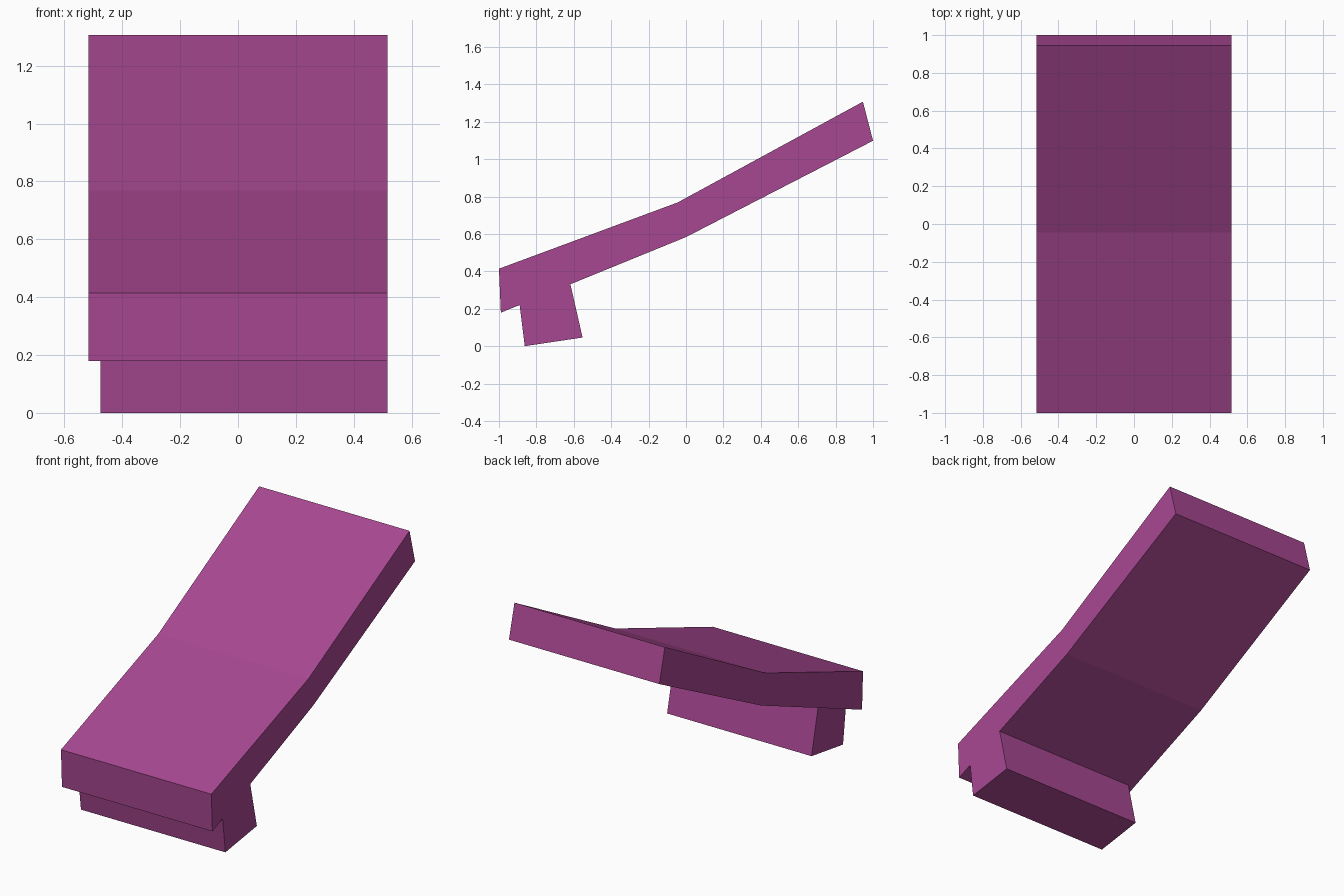
import bpy
import bmesh

cube = bpy.data.objects.get("Cube")
if cube:
    bpy.data.objects.remove(cube, do_unlink=True)

# Single purple finish
COLOUR = (0.39, 0.064, 0.285, 1.0)
purple = bpy.data.materials.new("purple")
purple.use_nodes = True
purple.diffuse_color = COLOUR
purple.node_tree.nodes["Principled BSDF"].inputs["Base Color"].default_value = COLOUR


def extrude_profile(name, profile, x_min, x_max):
    """Sweep a (y, z) outline sideways from x_min to x_max."""
    bm = bmesh.new()
    face = bm.faces.new([bm.verts.new((x_min, y, z)) for y, z in profile])
    result = bmesh.ops.extrude_face_region(bm, geom=[face], use_keep_orig=True)
    moved = [v for v in result["geom"] if isinstance(v, bmesh.types.BMVert)]
    bmesh.ops.translate(bm, verts=moved, vec=(x_max - x_min, 0, 0))
    bmesh.ops.recalc_face_normals(bm, faces=bm.faces)
    mesh = bpy.data.meshes.new(name)
    bm.to_mesh(mesh)
    bm.free()
    mesh.materials.append(purple)
    obj = bpy.data.objects.new(name, mesh)
    bpy.context.collection.objects.link(obj)
    return obj


HALF_WIDTH = 0.517

# Long slab, bent upward in the middle
extrude_profile("bent_slab", [
    (-1.0, 0.414), (-0.045, 0.768), (0.946, 1.307),
    (1.0, 1.098), (0.0, 0.583), (-0.99, 0.179),
], -HALF_WIDTH, HALF_WIDTH)

# Tilted foot under the front, flush on one side and set in on the other
extrude_profile("foot_block", [
    (-0.862, 0.0), (-0.553, 0.046), (-0.627, 0.37), (-0.897, 0.28),
], -0.476, HALF_WIDTH)
